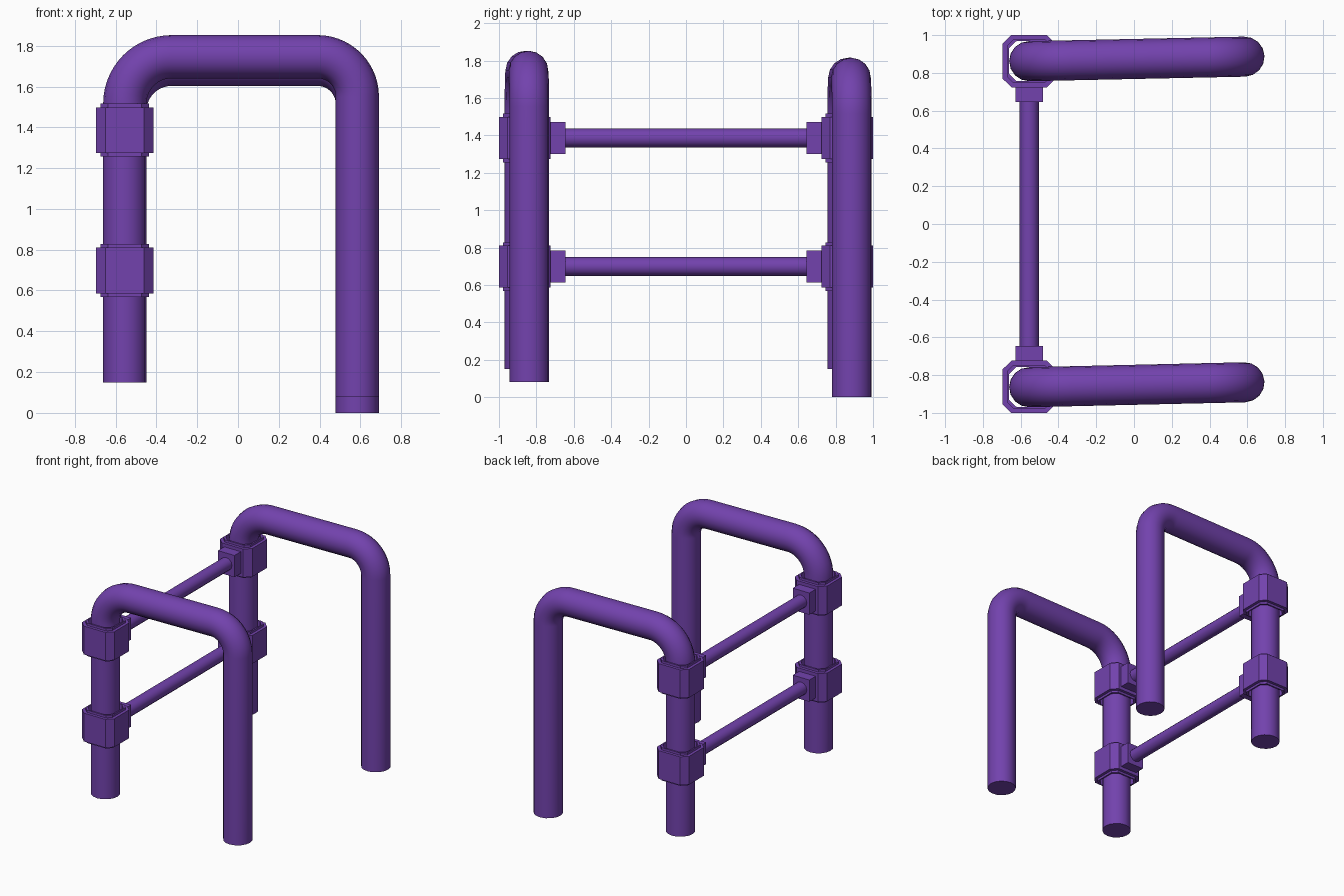
import bpy, bmesh, math
from mathutils import Vector

if "Cube" in bpy.data.objects:
    bpy.data.objects.remove(bpy.data.objects["Cube"])

purple = bpy.data.materials.new("purple")
purple.diffuse_color = (0.17, 0.055, 0.42, 1)
purple.use_nodes = True
purple.node_tree.nodes["Principled BSDF"].inputs["Base Color"].default_value = purple.diffuse_color
R = 0.106
LEG_X = -0.555


def tube(name, points, radius, sides=32):
    """Round bar swept along a path."""
    cu = bpy.data.curves.new(name, 'CURVE')
    cu.dimensions = '3D'
    cu.bevel_depth = radius
    cu.bevel_resolution = sides // 4 - 2
    cu.use_fill_caps = True
    sp = cu.splines.new('POLY')
    sp.points.add(len(points) - 1)
    for p, co in zip(sp.points, points):
        p.co = (*co, 1)
    ob = bpy.data.objects.new(name, cu)
    bpy.context.collection.objects.link(ob)
    bpy.ops.object.select_all(action='DESELECT')
    bpy.context.view_layer.objects.active = ob
    ob.select_set(True)
    bpy.ops.object.convert(target='MESH')
    ob = bpy.context.object
    bpy.ops.object.shade_smooth_by_angle(angle=math.radians(40))
    ob.data.materials.clear()
    ob.data.materials.append(purple)
    return ob


def handrail(name, y_back, y_front, top, foot):
    """Upside-down U: short leg, bend, top bar, bend, long leg."""
    a, b = Vector((LEG_X, y_back, 0)), Vector((0.585, y_front, 0))
    d, up = (b - a).normalized(), Vector((0, 0, 1))
    r1, r2, n = 0.23, 0.195, 14
    pts = [a + up * 0.15]
    for i in range(n + 1):
        t = math.pi / 2 * i / n
        pts.append(a + d * r1 * (1 - math.cos(t)) + up * (top - r1 + r1 * math.sin(t)))
    for i in range(n + 1):
        t = math.pi / 2 * i / n
        pts.append(b - d * r2 * (1 - math.sin(t)) + up * (top - r2 + r2 * math.cos(t)))
    pts.append(b + up * foot)
    return tube(name, pts, R)


def mesh_object(name, bm):
    bmesh.ops.recalc_face_normals(bm, faces=bm.faces)
    me = bpy.data.meshes.new(name)
    bm.to_mesh(me)
    bm.free()
    me.materials.append(purple)
    ob = bpy.data.objects.new(name, me)
    bpy.context.collection.objects.link(ob)
    return ob


def clamp(name, y, z):
    """Chamfered square sleeve with a thin lip at each end, open through the middle."""
    profile = [(.108, -.13, .04), (.118, -.13, .035), (.118, -.112, .035), (.141, -.112, .047),
               (.141, .112, .047), (.118, .112, .035), (.118, .13, .035), (.108, .13, .04)]
    bm = bmesh.new()
    rings = []
    for h, dz, c in profile:
        k = h - c
        loop = [(h, -k), (h, k), (k, h), (-k, h), (-h, k), (-h, -k), (-k, -h), (k, -h)]
        rings.append([bm.verts.new((LEG_X + px, y + py * 0.98, z + dz)) for px, py in loop])
    for i, r in enumerate(rings):
        s = rings[(i + 1) % len(rings)]
        for j in range(8):
            k = (j + 1) % 8
            bm.faces.new((r[j], r[k], s[k], s[j]))
    return mesh_object(name, bm)


def box(name, center, size):
    bm = bmesh.new()
    bmesh.ops.create_cube(bm, size=1)
    for v in bm.verts:
        v.co = Vector(center) + Vector([v.co[i] * size[i] for i in range(3)])
    return mesh_object(name, bm)


# Bent rails
handrail("front_rail", -0.864, -0.838, 1.746, 0.08)
handrail("back_rail", 0.862, 0.886, 1.709, 0.0)

# Clamps, sockets and cross rods
for level, z in (("lower", 0.698), ("upper", 1.386)):
    for side, s in (("front", -1), ("back", 1)):
        clamp(f"{level}_{side}_clamp", s * 0.862, z)
        box(f"{level}_{side}_socket", (LEG_X, s * 0.69, z), (0.145, 0.09, 0.172))
    tube(f"{level}_cross_rod", [(LEG_X, -0.68, z), (LEG_X, 0.68, z)], 0.051, 24)
